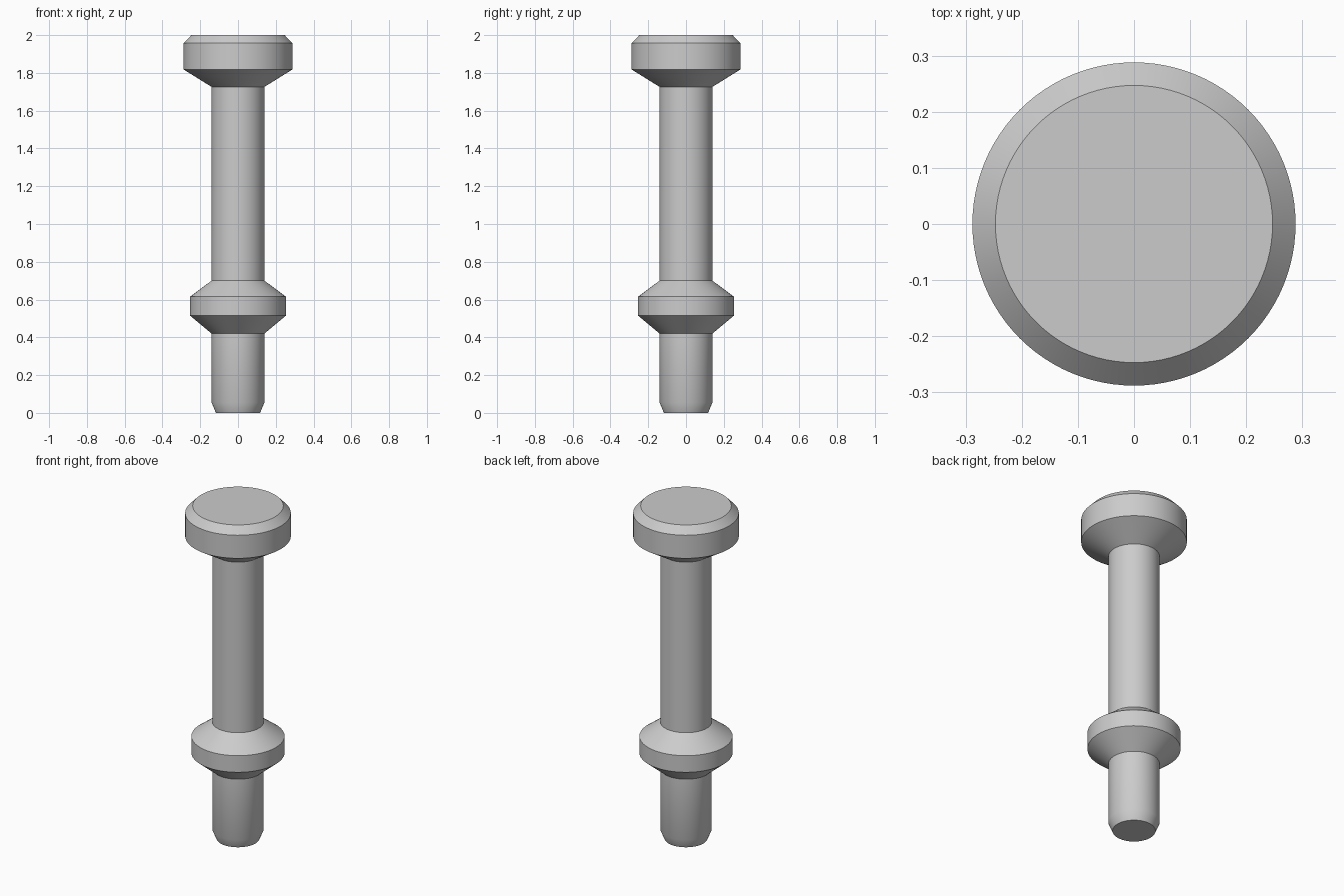
import bpy
import bmesh
import math

SEGMENTS = 96

old = bpy.data.objects.get("Cube")
if old:
    bpy.data.objects.remove(old, do_unlink=True)

# Plain grey metal
grey = bpy.data.materials.new("grey_metal")
grey.use_nodes = True
color = (0.6, 0.6, 0.6, 1)
grey.diffuse_color = color
grey.node_tree.nodes["Principled BSDF"].inputs["Base Color"].default_value = color


def lathe(name, profile):
    """Turn a (radius, height) profile into a closed solid around z."""
    bm = bmesh.new()
    rings = []
    for r, z in profile:
        rings.append([
            bm.verts.new((r * math.cos(a), r * math.sin(a), z))
            for a in (math.tau * i / SEGMENTS for i in range(SEGMENTS))])
    for low, high in zip(rings, rings[1:]):
        for i in range(SEGMENTS):
            j = (i + 1) % SEGMENTS
            bm.faces.new((low[i], low[j], high[j], high[i]))
    bm.faces.new(rings[0][::-1])
    bm.faces.new(rings[-1])
    mesh = bpy.data.meshes.new(name)
    bm.to_mesh(mesh)
    bm.free()
    mesh.materials.append(grey)
    obj = bpy.data.objects.new(name, mesh)
    bpy.context.collection.objects.link(obj)
    bpy.ops.object.select_all(action="DESELECT")
    obj.select_set(True)
    bpy.context.view_layer.objects.active = obj
    bpy.ops.object.shade_smooth_by_angle(angle=math.radians(30))
    return obj


# One turned pin: tapered tip and shaft, collar, upper shaft, head
tip = [(0.117, 0), (0.14, 0.055)]
collar = [(0.14, 0.42), (0.254, 0.515), (0.254, 0.615), (0.14, 0.70)]
head = [(0.14, 1.726), (0.288, 1.818), (0.288, 1.957), (0.247, 2)]
lathe("turned_pin", tip + collar + head)
